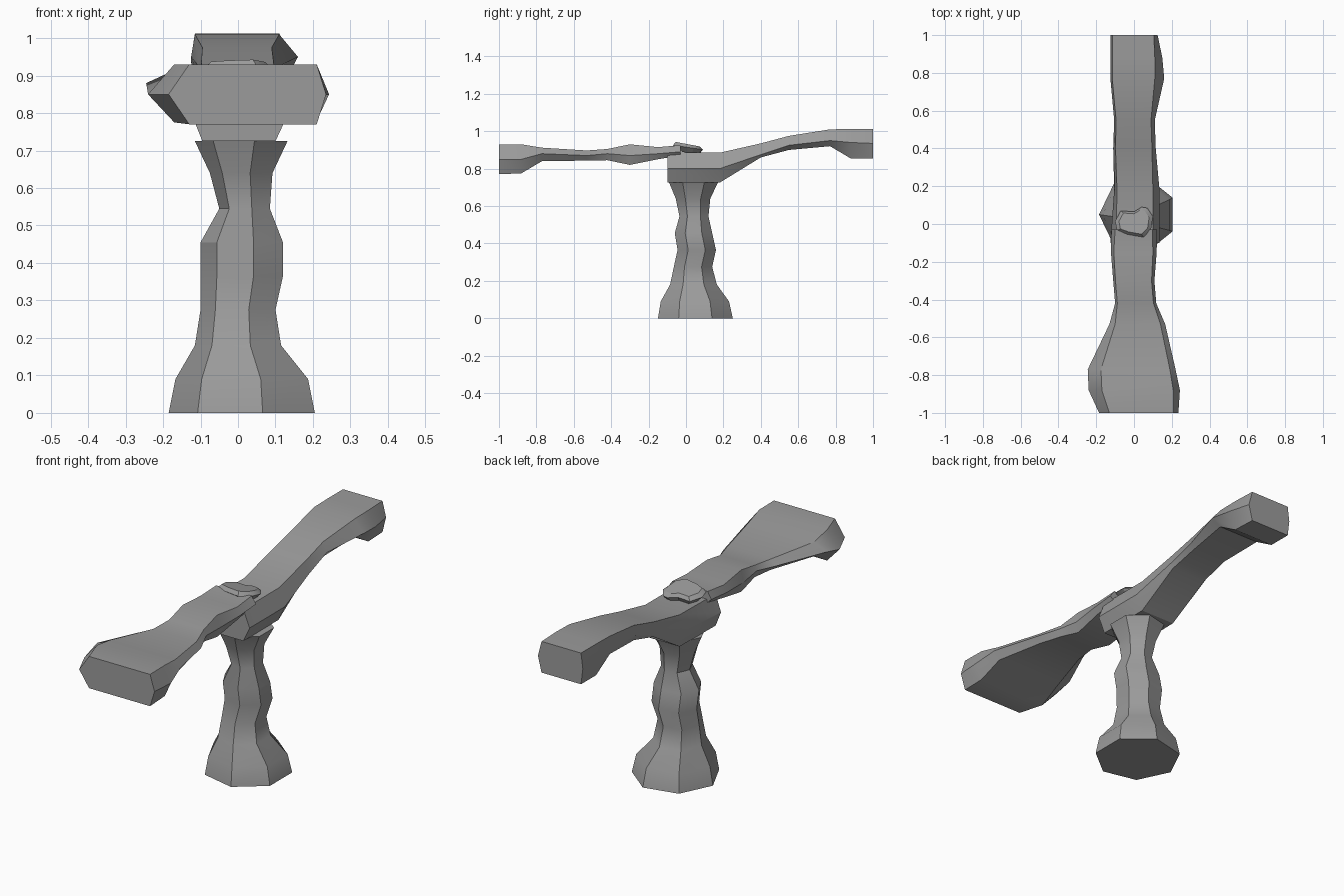
import bpy
import bmesh
import math

cube = bpy.data.objects.get("Cube")
if cube:
    bpy.data.objects.remove(cube, do_unlink=True)

stone = bpy.data.materials.new("grey stone")
stone.use_nodes = True
GREY = (0.33, 0.33, 0.33, 1)
stone.diffuse_color = GREY
stone.node_tree.nodes["Principled BSDF"].inputs["Base Color"].default_value = GREY


def loft(name, rings):
    """Skin a list of equal-length point rings and cap both ends."""
    bm = bmesh.new()
    loops = [[bm.verts.new(p) for p in ring] for ring in rings]
    n = len(loops[0])
    for a, b in zip(loops, loops[1:]):
        for i in range(n):
            j = (i + 1) % n
            bm.faces.new((a[i], a[j], b[j], b[i]))
    bm.faces.new(loops[0])
    bm.faces.new(loops[-1])
    bmesh.ops.recalc_face_normals(bm, faces=bm.faces)
    mesh = bpy.data.meshes.new(name)
    bm.to_mesh(mesh)
    bm.free()
    mesh.materials.append(stone)
    obj = bpy.data.objects.new(name, mesh)
    bpy.context.collection.objects.link(obj)
    bpy.ops.object.select_all(action='DESELECT')
    obj.select_set(True)
    bpy.context.view_layer.objects.active = obj
    bpy.ops.object.shade_smooth_by_angle(angle=math.radians(30))
    return obj


def heptagon(z, x0, x1, y0, y1):
    """Seven-sided ring fitted to the given bounds, one corner towards -x."""
    pts = []
    for i in range(7):
        a = math.pi + math.tau * i / 7
        u = (math.cos(a) + 1) / (1 + math.cos(math.pi / 7))
        v = (math.sin(a) / math.sin(math.tau * 2 / 7) + 1) / 2
        pts.append((x0 + (x1 - x0) * u, y0 + (y1 - y0) * v, z))
    return pts


def hexagon(y, x0, x1, top, mid, low, cut_l, cut_r):
    """Six-sided arm section: flat top and bottom, pointed sides."""
    return [(x0, y, mid), (x0 + cut_l, y, top), (x1 - cut_r, y, top),
            (x1, y, mid), (x1 - cut_r, y, low), (x0 + cut_l, y, low)]


# Pillar: z, x range, y range
loft("pillar", [heptagon(*r) for r in (
    (0, -.185, .205, -.15, .25),
    (.09, -.167, .187, -.135, .23),
    (.18, -.115, .115, -.085, .165),
    (.275, -.10, .10, -.065, .14),
    (.365, -.10, .12, -.045, .16),
    (.455, -.10, .12, -.06, .14),
    (.545, -.05, .085, -.035, .12),
    (.64, -.075, .092, -.055, .13),
    (.725, -.115, .132, -.09, .17))])

# Rear arm, resting on the pillar
loft("rear_arm", [hexagon(*r) for r in (
    (-.10, -.125, .135, .885, .80, .725, .03, .035),
    (.18, -.105, .135, .885, .80, .725, .015, .035),
    (.40, -.11, .115, .935, .875, .86, .012, .02),
    (.55, -.105, .11, .975, .925, .90, .01, .02),
    (.77, -.125, .16, 1.01, .95, .92, .01, .05),
    (.88, -.125, .15, 1.012, .94, .855, .01, .04),
    (1, -.125, .125, 1.012, .935, .855, .01, .02))])

# Front arm, flaring to a broad end
loft("front_arm", [hexagon(*r) for r in (
    (-1, -.185, .235, .93, .85, .77, .055, .025),
    (-.88, -.24, .243, .93, .85, .775, .07, .035),
    (-.77, -.245, .22, .912, .88, .84, .07, .03),
    (-.53, -.13, .165, .897, .87, .843, .03, .025),
    (-.42, -.10, .118, .905, .88, .845, .012, .015),
    (-.30, -.11, .108, .93, .87, .82, .012, .015),
    (-.15, -.122, .12, .915, .88, .85, .015, .02),
    (-.03, -.12, .122, .925, .89, .87, .02, .025))])

# Flat stone chip wedged over the joint
outline = ((-.10, .015), (-.07, .07), (0, .065), (.04, .09), (.07, .085),
           (.10, .04), (.09, -.03), (.05, -.07), (-.035, -.055), (-.09, -.035))
loft("joint_chip", [
    [(x * s, .01 + (y - .01) * s, z - .15 * y) for x, y in outline]
    for s, z in ((.7, .885), (1, .915), (.8, .932))])
